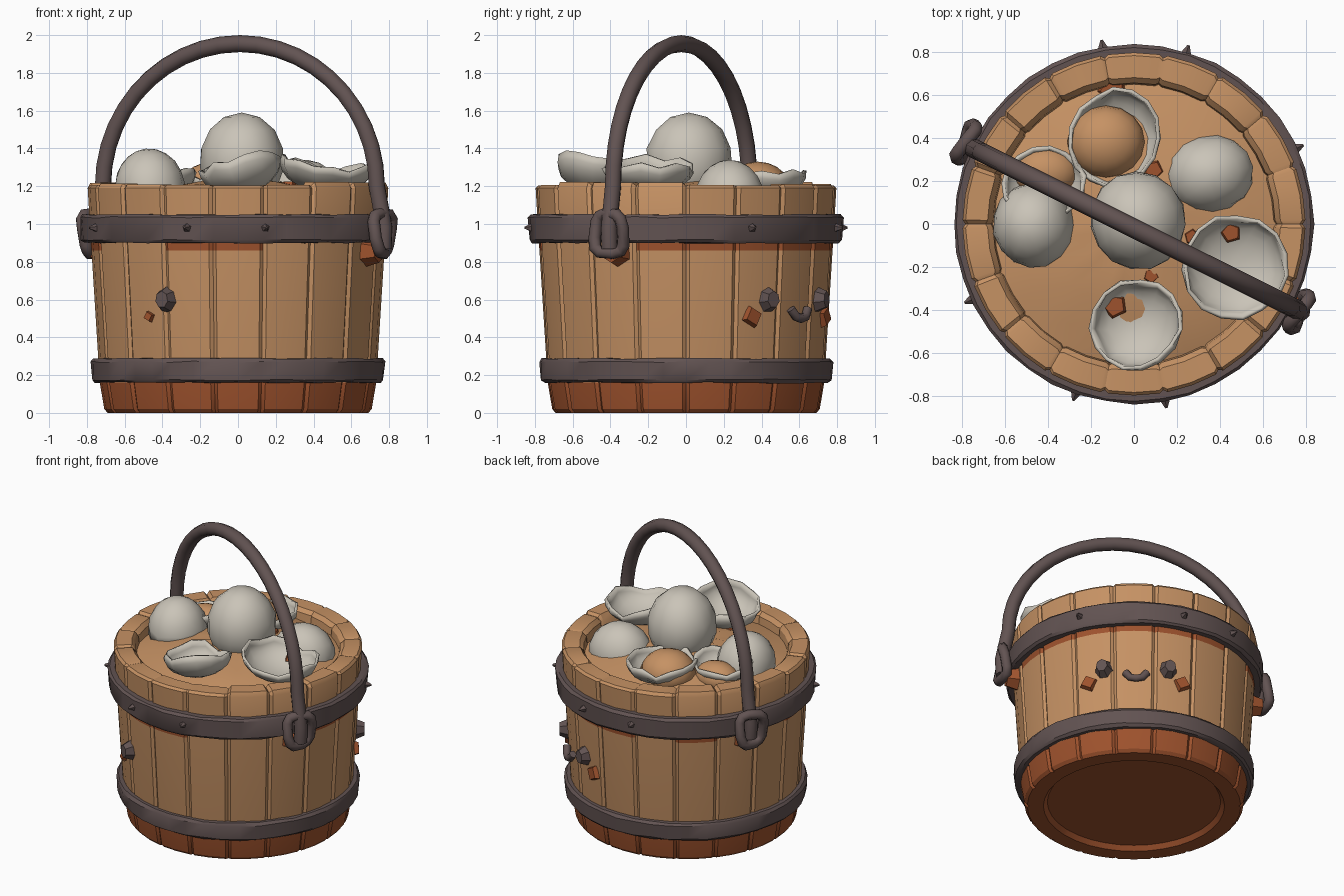
import bpy, bmesh, math, random
from math import sin, cos, pi, radians
from mathutils import Matrix, Vector, Euler

if "Cube" in bpy.data.objects:
    bpy.data.objects.remove(bpy.data.objects["Cube"])

random.seed(4)


def srgb(r, g, b):
    return tuple((c / 255 / 12.92) if c < 11 else ((c / 255 + 0.055) / 1.055) ** 2.4 for c in (r, g, b)) + (1,)


def material(name, *rgb):
    m = bpy.data.materials.new(name)
    m.diffuse_color = srgb(*rgb)
    m.use_nodes = True
    m.node_tree.nodes["Principled BSDF"].inputs["Base Color"].default_value = m.diffuse_color
    return m


WOOD = material("tan_wood", 198, 146, 100)
STAIN = material("red_brown_wood", 158, 82, 45)
IRON = material("dark_iron", 98, 83, 82)
SHELL = material("eggshell", 202, 196, 184)


def finish(bm, name, mats, angle=35, matrix=None, recalc=True):
    if recalc:
        bmesh.ops.recalc_face_normals(bm, faces=bm.faces)
    me = bpy.data.meshes.new(name)
    bm.to_mesh(me)
    bm.free()
    for m in mats:
        me.materials.append(m)
    me.polygons.foreach_set("use_smooth", [True] * len(me.polygons))
    me.set_sharp_from_angle(angle=radians(angle))
    ob = bpy.data.objects.new(name, me)
    if matrix:
        ob.matrix_world = matrix
    bpy.context.collection.objects.link(ob)
    return ob


def revolve(profile, angles, point, closed=False, caps=False):
    """Rings of vertices around z; point(r, z, column, row) gives the final r, z."""
    bm = bmesh.new()
    rings = []
    for j, (r, z) in enumerate(profile):
        ring = []
        for i, a in enumerate(angles):
            rr, zz = point(r, z, i, j)
            ring.append(bm.verts.new((rr * cos(a), rr * sin(a), zz)))
        rings.append(ring)
    n, m = len(angles), len(profile)
    for j in range(m if closed else m - 1):
        p, q = rings[j], rings[(j + 1) % m]
        for i in range(n):
            bm.faces.new((p[i], p[(i + 1) % n], q[(i + 1) % n], q[i]))
    if caps:
        bm.faces.new(rings[0])
        bm.faces.new(rings[-1])
    return bm


def tube(name, pts, radius, cyclic=False):
    cu = bpy.data.curves.new(name + "_path", 'CURVE')
    cu.dimensions = '3D'
    cu.bevel_depth, cu.bevel_resolution, cu.use_fill_caps = radius, 2, True
    sp = cu.splines.new('POLY')
    sp.points.add(len(pts) - 1)
    for p, co in zip(sp.points, pts):
        p.co = (*co, 1)
    sp.use_cyclic_u = cyclic
    tmp = bpy.data.objects.new(name + "_path", cu)
    bpy.context.collection.objects.link(tmp)
    bm = bmesh.new()
    bm.from_mesh(tmp.to_mesh())
    bpy.data.objects.remove(tmp)
    return finish(bm, name, [IRON], 50)


def on_wall(deg, r, z):
    """Frame on the bucket wall: x tangent, y up, z outward."""
    a = radians(deg)
    out, tan = Vector((cos(a), sin(a), 0)), Vector((-sin(a), cos(a), 0))
    m = Matrix((tan, (0, 0, 1), out)).transposed().to_4x4()
    m.translation = out * r + Vector((0, 0, z))
    return m


# staved bucket body, open top, recessed underside
STAVES = 18
cols = [(s + f) * 2 * pi / STAVES for s in range(STAVES) for f in (0, .07, .5, .93)]
rise = [random.uniform(-.012, .008) for _ in range(STAVES)]
body = [(.56, .03), (.585, .0), (.69, 0), (.708, .02), (.732, .16), (.776, .86), (.779, .9),
        (.796, 1.19), (.782, 1.215), (.68, 1.215), (.655, 1.18), (.64, 1.05)]


def stave_point(r, z, i, j):
    if i % 4 == 0:
        r += -.013 if 2 <= j <= 8 else (.01 if j > 8 else 0)
        z -= .014 if 8 <= j <= 9 else 0
    elif j in (8, 9):
        z += rise[i // 4]
    return r, z


bm = revolve(body, cols, stave_point, caps=True)
stained = {0, 1, 2, 3, 4, 6, 9, 12, 13, 17}
for f in bm.faces:
    c = f.calc_center_median()
    stave = int((math.atan2(c.y, c.x) % (2 * pi)) / (2 * pi) * STAVES)
    if c.z < .15 or (.86 < c.z < .9 and stave in stained):
        f.material_index = 1
finish(bm, "bucket_staves", [WOOD, STAIN], 30)

# mounded filling inside the rim
ring = [i * 2 * pi / 32 for i in range(32)]
bm = revolve([(r, 1.235 - .11 * (r / .66) ** 2) for r in (.68, .55, .4, .25, .1)], ring,
             lambda r, z, i, j: (r, z + random.uniform(-.008, .008)))
bmesh.ops.holes_fill(bm, edges=[e for e in bm.edges if e.is_boundary and e.verts[0].co.length < 1.26
                                and abs(e.verts[0].co.x) < .12 and abs(e.verts[0].co.y) < .12])
finish(bm, "filling", [WOOD])

# iron hoops
for name, prof in (("upper_hoop", [(.76, .9), (.815, .9), (.83, .915), (.835, 1.035), (.822, 1.05), (.76, 1.05)]),
                   ("lower_hoop", [(.70, .16), (.755, .16), (.77, .175), (.778, .27), (.765, .288), (.70, .288)])):
    finish(revolve(prof, [i * 2 * pi / 40 for i in range(40)],
                   lambda r, z, i, j: (r + random.uniform(-.004, .004), z + random.uniform(-.004, .004)), closed=True),
           name, [IRON])

# small pointed studs on the upper hoop
for d in (25, 73, 100, 205, 251, 280):
    bm = bmesh.new()
    bmesh.ops.create_cone(bm, cap_ends=True, segments=5, radius1=.03, radius2=.006, depth=.05)
    finish(bm, "hoop_stud", [IRON], 30, on_wall(d, .843, .98))

# bail handle with a curled loop at each end
H = radians(-26.5)


def in_plane(s, z):
    return (.01 + s * cos(H), -.025 + s * sin(H), z)


path = [(-.85, .87), (-.855, .98), (-.835, 1.08)]
path += [(-.81 * cos(t * pi / 22), 1.2 + .755 * sin(t * pi / 22)) for t in range(23)]
path += [(.835, 1.08), (.855, .98), (.85, .87)]
tube("handle", [in_plane(*p) for p in path], .045)
for side, deg in (("right", -28), ("left", 154)):
    m = on_wall(deg, .868, .95)
    loop = [(.085 * math.copysign(abs(cos(t)) ** .6, cos(t)), .105 * math.copysign(abs(sin(t)) ** .6, sin(t)),
             .015 * sin(t * 2)) for t in (k * pi / 6 + .1 for k in range(12))]
    tube(side + "_handle_loop", [m @ Vector(p) for p in loop], .033, True)
    bm = bmesh.new()
    bmesh.ops.create_cone(bm, cap_ends=True, segments=6, radius1=.085, radius2=.06, depth=.09)
    finish(bm, side + "_stain_patch", [STAIN], 30, on_wall(deg, .80, .855))

# face: knob eyes, smile, cheek plates, and one lone knob on the other side
for eye, cheek, tilt in ((35, 27.5, .3), (67, 74, -.3), (240, 232, .3)):
    bm = bmesh.new()
    bmesh.ops.create_cone(bm, cap_ends=True, segments=7, radius1=.075, radius2=.045, depth=.07)
    bmesh.ops.scale(bm, vec=(.85, 1, 1), verts=bm.verts)
    finish(bm, "eye_knob", [IRON], 30, on_wall(eye, .775, .6))
    size = .032 if eye == 240 else .062
    bm = bmesh.new()
    bmesh.ops.create_cone(bm, cap_ends=True, segments=4, radius1=size, radius2=size * .8, depth=.03)
    finish(bm, "cheek_plate", [STAIN], 30, on_wall(cheek, .765, .51) @ Matrix.Rotation(tilt, 4, 'Z')
           @ Matrix.Rotation(tilt * .5, 4, 'Y'))
m = on_wall(51, .772, .52)
tube("smile", [m @ Vector(p) for p in ((-.07, .03, 0), (-.04, -.01, .01), (0, -.02, .015), (.04, -.01, .01),
                                       (.07, .03, 0))], .025)


# eggs and broken shells
def shell(name, loc, size, rot, reach, jag=.16):
    """Egg-shaped dome from its pole down to a jagged rim at polar angle 'reach'."""
    n, rows = 15, 6
    bm = bmesh.new()
    pole = bm.verts.new((0, 0, 1))
    tips = [radians(reach) + random.choice((-1, 1, .2)) * random.uniform(.3, 1) * jag for _ in range(n)]
    prev = None
    for k in range(1, rows + 1):
        cur = []
        for i in range(n):
            t, a = tips[i] * k / rows, 2 * pi * i / n
            w = random.uniform(.98, 1.02)
            cur.append(bm.verts.new((w * sin(t) * cos(a), w * sin(t) * sin(a), cos(t))))
        for i in range(n):
            j = (i + 1) % n
            bm.faces.new((prev[i], cur[i], cur[j], prev[j]) if prev else (pole, cur[i], cur[j]))
        prev = cur
    bmesh.ops.scale(bm, vec=size, verts=bm.verts)
    ob = finish(bm, name, [SHELL], 35, Matrix.Translation(loc) @ Euler([radians(d) for d in rot]).to_matrix().to_4x4(),
                recalc=False)
    sol = ob.modifiers.new("thickness", 'SOLIDIFY')
    sol.thickness, sol.offset = .018, -1


shell("whole_egg", (.02, .015, 1.335), (.225, .235, .255), (0, 0, 20), 150, .05)
shell("left_dome_shell", (-.465, -.005, 1.18), (.19, .2, .22), (0, -6, 0), 100)
shell("right_dome_shell", (.35, .23, 1.13), (.21, .185, .21), (0, 6, 10), 100)
shell("right_bowl_shell", (.47, -.2, 1.315), (.25, .25, .15), (180, 5, 15), 88, .3)
shell("front_bowl_shell", (.01, -.465, 1.31), (.225, .215, .15), (168, -4, 40), 90, .35)
shell("back_bowl_shell", (-.09, .4, 1.265), (.24, .215, .14), (180, 0, 70), 88, .3)
shell("back_left_bowl_shell", (-.42, .19, 1.27), (.2, .18, .13), (172, 0, 10), 88, .25)

# tan lumps in the back shells
for name, loc, size in (("yolk", (-.13, .38, 1.19), (.18, .17, .14)), ("small_yolk", (-.41, .24, 1.17), (.15, .12, .1))):
    bm = bmesh.new()
    bmesh.ops.create_uvsphere(bm, u_segments=16, v_segments=10, radius=1)
    bmesh.ops.scale(bm, vec=size, verts=bm.verts)
    finish(bm, name, [WOOD], 40, Matrix.Translation(loc))

# red-brown fragments among the shells
for x, y, z, s in ((-.09, -.38, 1.21, .06), (.45, -.04, 1.235, .05), (.09, .25, 1.215, .05), (-.1, .62, 1.14, .07),
                   (.08, -.24, 1.215, .04), (.27, -.06, 1.215, .04)):
    bm = bmesh.new()
    bmesh.ops.create_cone(bm, cap_ends=True, segments=5, radius1=s, radius2=s * .8, depth=.02)
    finish(bm, "fragment", [STAIN], 30, Matrix.Translation((x, y, z)) @ Matrix.Rotation(x * 9, 4, 'Z'))
